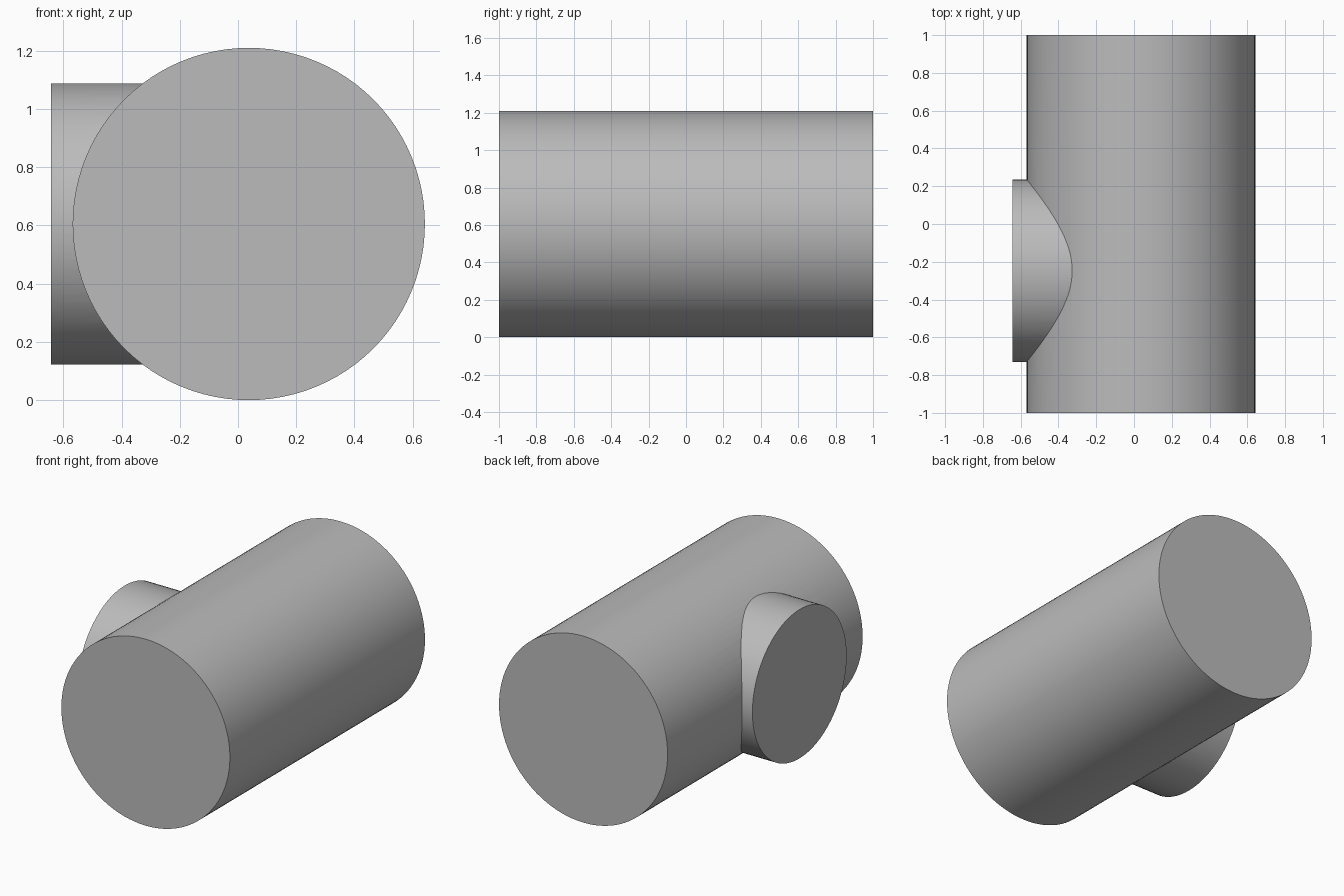
import bpy
from math import pi, radians

cube = bpy.data.objects.get("Cube")
if cube:
    bpy.data.objects.remove(cube, do_unlink=True)

GREY = (0.5, 0.5, 0.5, 1)
mat = bpy.data.materials.new("plain_grey")
mat.use_nodes = True
mat.diffuse_color = GREY
mat.node_tree.nodes["Principled BSDF"].inputs["Base Color"].default_value = GREY


def cylinder(name, radius, length, centre, rotation):
    bpy.ops.mesh.primitive_cylinder_add(
        vertices=96, radius=radius, depth=length, location=centre, rotation=rotation)
    obj = bpy.context.object
    obj.name = obj.data.name = name
    obj.data.materials.append(mat)
    return obj


AXIS_Z = 0.605
END_X, BODY_X = -0.642, 0.037

# Side branch, running from the body's axis out to the right
branch = cylinder("side_branch", 0.483, BODY_X - END_X,
                  ((BODY_X + END_X) / 2, -0.247, AXIS_Z), (0, pi / 2, 0))

# Main pipe body, lying front to back
body = cylinder("pipe_body", 0.605, 2, (BODY_X, 0, AXIS_Z), (pi / 2, 0, 0))

# Merge the branch into the body so the joint is one clean seam
union = body.modifiers.new("join_branch", 'BOOLEAN')
union.operation = 'UNION'
union.solver = 'EXACT'
union.object = branch
bpy.ops.object.modifier_apply(modifier=union.name)
bpy.data.objects.remove(branch, do_unlink=True)

# Smooth walls with crisp ends and seam
bpy.ops.object.shade_smooth_by_angle(angle=radians(25))
